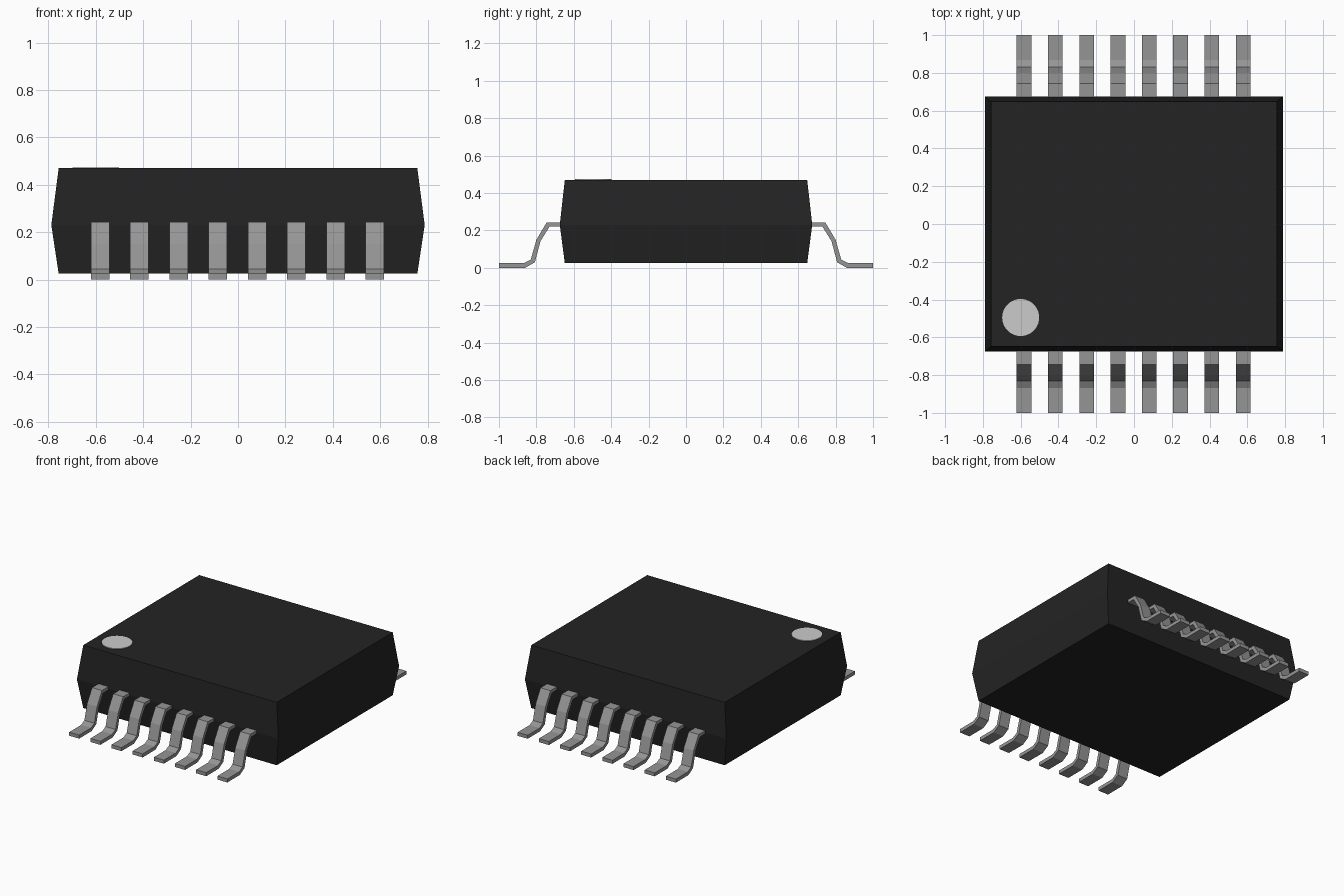
import bpy, bmesh, math

cube = bpy.data.objects.get("Cube")
if cube:
    bpy.data.objects.remove(cube, do_unlink=True)


def material(name, grey):
    m = bpy.data.materials.new(name)
    m.use_nodes = True
    colour = (grey, grey, grey, 1)
    m.diffuse_color = colour
    m.node_tree.nodes["Principled BSDF"].inputs["Base Color"].default_value = colour
    return m


def add_object(name, bm, mat):
    bmesh.ops.recalc_face_normals(bm, faces=bm.faces)
    mesh = bpy.data.meshes.new(name)
    bm.to_mesh(mesh)
    bm.free()
    mesh.materials.append(mat)
    ob = bpy.data.objects.new(name, mesh)
    bpy.context.collection.objects.link(ob)
    return ob


black = material("black_plastic", 0.017)
metal = material("grey_metal", 0.30)
pale = material("pale_grey_paint", 0.60)

# Package body: three stacked rectangles, widest at the seam
bm = bmesh.new()
rings = []
for hx, hy, z in ((0.757, 0.648, 0.025), (0.788, 0.675, 0.23), (0.757, 0.648, 0.47)):
    rings.append([bm.verts.new((sx * hx, sy * hy, z))
                  for sx, sy in ((-1, -1), (1, -1), (1, 1), (-1, 1))])
for low, high in zip(rings, rings[1:]):
    for i in range(4):
        j = (i + 1) % 4
        bm.faces.new((low[i], low[j], high[j], high[i]))
bm.faces.new(rings[0][::-1])
bm.faces.new(rings[-1])
add_object("package_body", bm, black)

# Pin one marker disc
bm = bmesh.new()
bmesh.ops.create_cone(bm, cap_ends=True, segments=40, radius1=0.098,
                      radius2=0.098, depth=0.008)
bmesh.ops.translate(bm, verts=bm.verts, vec=(-0.6, -0.495, 0.47))
add_object("pin_one_marker", bm, pale)

# Gull-wing leads: a bent strip profile (y, z) given width along x
UPPER = [(0.65, 0.243), (0.745, 0.243), (0.80, 0.15), (0.83, 0.044), (0.867, 0.025), (1, 0.025)]
LOWER = [(0.65, 0.22), (0.73, 0.22), (0.778, 0.143), (0.808, 0.03), (0.86, 0), (1, 0)]
PINS, PITCH, HALF_WIDTH = 8, 0.1657, 0.039


def lead(name, x, side):
    bm = bmesh.new()
    top, bottom = [[[bm.verts.new((x + s * HALF_WIDTH, side * y, z)) for s in (-1, 1)]
                    for y, z in line] for line in (UPPER, LOWER)]
    for i in range(len(top) - 1):
        a, b, c, d = top[i], top[i + 1], bottom[i + 1], bottom[i]
        bm.faces.new((a[0], a[1], b[1], b[0]))
        bm.faces.new((d[0], c[0], c[1], d[1]))
        for s in (0, 1):
            bm.faces.new((a[s], b[s], c[s], d[s]))
    for t, b in ((top[0], bottom[0]), (top[-1], bottom[-1])):
        bm.faces.new((t[0], t[1], b[1], b[0]))
    add_object(name, bm, metal)


for i in range(PINS):
    x = (i - (PINS - 1) / 2) * PITCH - 0.002
    lead(f"front_lead_{i + 1}", x, -1)
    lead(f"back_lead_{i + 1}", x, 1)
